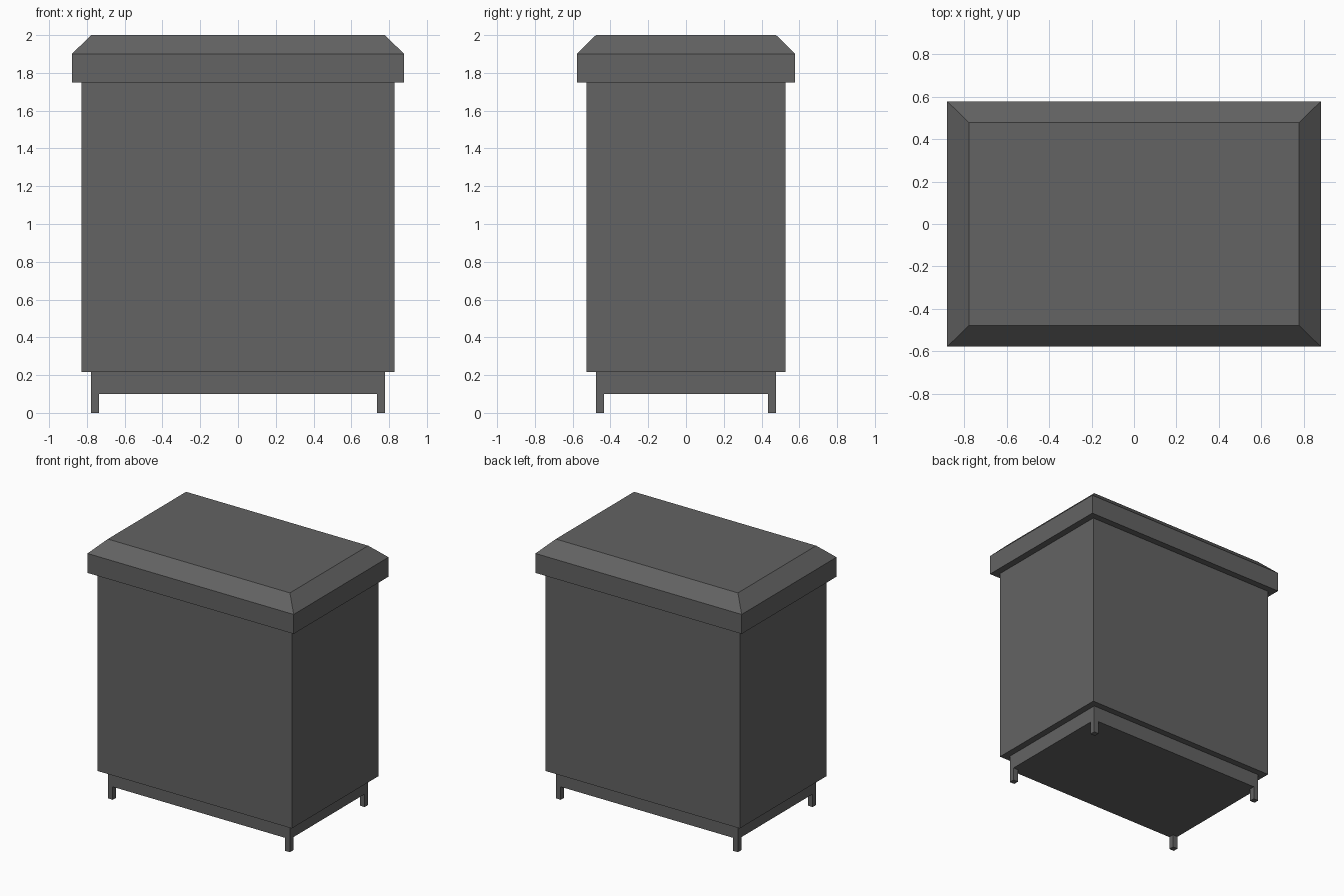
import bpy
import bmesh

# Remove the default object
cube = bpy.data.objects.get("Cube")
if cube:
    bpy.data.objects.remove(cube, do_unlink=True)

# Single dark grey paint
GREY = (0.125, 0.125, 0.125, 1.0)
paint = bpy.data.materials.new("dark_grey")
paint.use_nodes = True
paint.diffuse_color = GREY
bsdf = paint.node_tree.nodes["Principled BSDF"]
bsdf.inputs["Base Color"].default_value = GREY
bsdf.inputs["Roughness"].default_value = 0.8


def loft(name, rings, bottom=False, top=False, centre=(0, 0)):
    """Join stacked rectangles (half x, half y, z), optionally capping the ends."""
    bm = bmesh.new()
    cx, cy = centre
    loops = [[bm.verts.new((cx + sx * hx, cy + sy * hy, z))
              for sx, sy in ((-1, -1), (1, -1), (1, 1), (-1, 1))]
             for hx, hy, z in rings]
    for low, high in zip(loops, loops[1:]):
        for i in range(4):
            j = (i + 1) % 4
            bm.faces.new((low[i], low[j], high[j], high[i]))
    if bottom:
        bm.faces.new(loops[0][::-1])
    if top:
        bm.faces.new(loops[-1])
    mesh = bpy.data.meshes.new(name)
    bm.to_mesh(mesh)
    bm.free()
    mesh.materials.append(paint)
    obj = bpy.data.objects.new(name, mesh)
    bpy.context.collection.objects.link(obj)
    return obj


# Half sizes of the plinth, body and lid, and the heights where they meet
PLINTH = (0.777, 0.477)
BODY = (0.828, 0.527)
LID = (0.88, 0.578)
Z_FLOOR, Z_BODY, Z_LID = 0.10, 0.216, 1.75

# Recessed plinth with a closed underside
loft("plinth", [(*PLINTH, Z_FLOOR), (*PLINTH, Z_BODY)], bottom=True)

# Cabinet body with the overhang above the plinth
loft("cabinet_body", [(*PLINTH, Z_BODY), (*BODY, Z_BODY), (*BODY, Z_LID)])

# Overhanging lid with sloped edges and a flat top
loft("lid", [(*BODY, Z_LID), (*LID, Z_LID), (*LID, 1.90), (0.777, 0.477, 2.0)],
     top=True)

# Four square feet flush with the plinth corners
FOOT = 0.021
for side, sx in (("left", 1), ("right", -1)):
    for end, sy in (("front", -1), ("back", 1)):
        loft(f"{end}_{side}_foot", [(FOOT, FOOT, 0), (FOOT, FOOT, Z_FLOOR)],
             bottom=True,
             centre=(sx * (PLINTH[0] - FOOT), sy * (PLINTH[1] - FOOT)))
